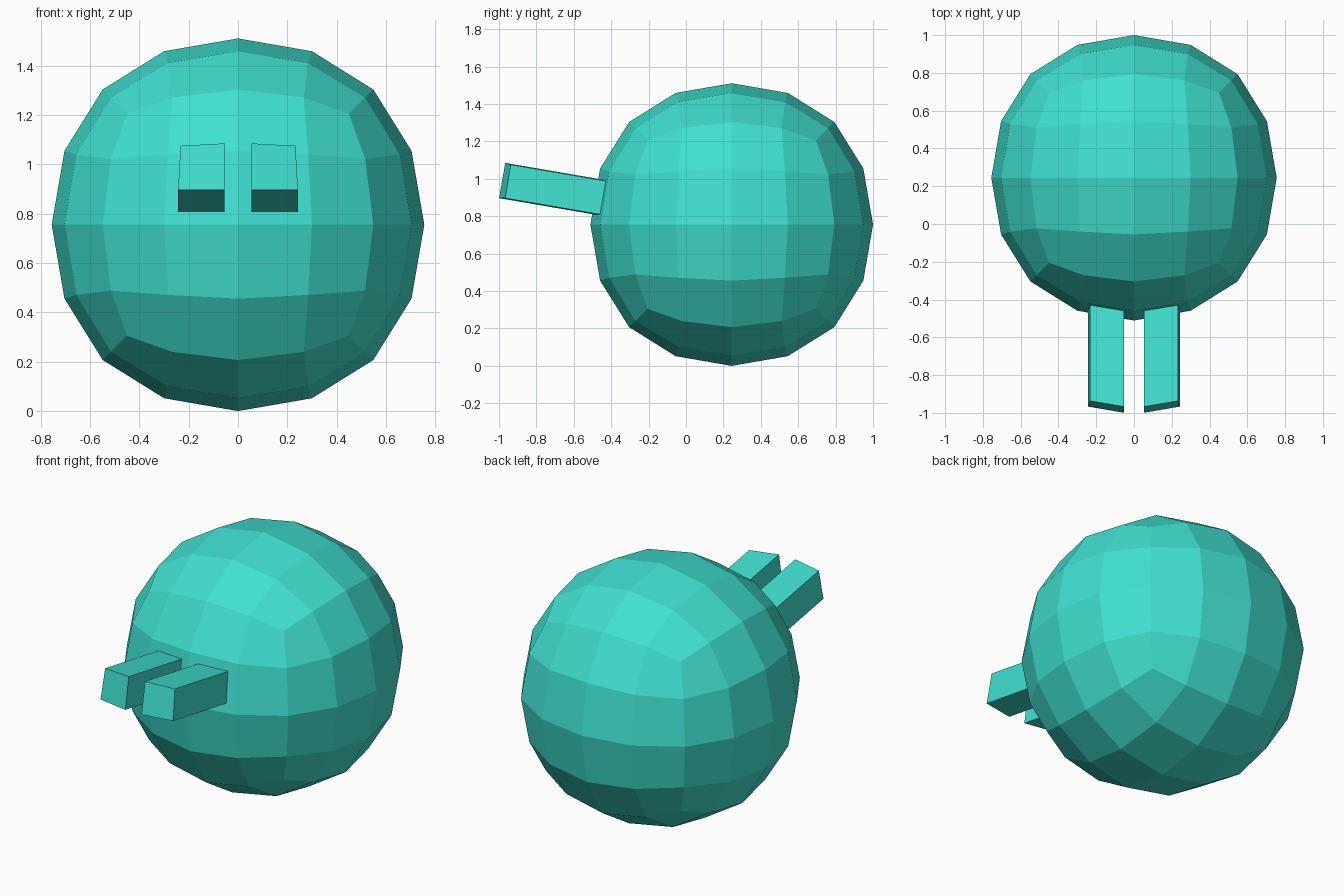
import bpy, bmesh
from mathutils import Vector

if "Cube" in bpy.data.objects:
    bpy.data.objects.remove(bpy.data.objects["Cube"])

CENTRE = Vector((0, 0.2445, 0.7555))

# Round body: a cube subdivided twice into a faceted ball
bpy.ops.mesh.primitive_cube_add(size=1.8)
body = bpy.context.object
body.name = "round_body"
sub = body.modifiers.new("rounding", 'SUBSURF')
sub.levels = sub.render_levels = 2
bpy.ops.object.modifier_apply(modifier=sub.name)

bm = bmesh.new()
bm.from_mesh(body.data)
bmesh.ops.translate(bm, verts=bm.verts, vec=CENTRE)

# Two front prongs: inset the faces just above the middle and pull them forward
fronts = []
for f in bm.faces:
    c = f.calc_center_median() - CENTRE
    if c.y < -0.6 and abs(c.x) < 0.25 and 0 < c.z < 0.25:
        fronts.append(f)
bmesh.ops.inset_individual(bm, faces=fronts, thickness=0.055, use_even_offset=True)
tips = bmesh.ops.extrude_discrete_faces(bm, faces=fronts)["faces"]
tip_verts = list({v for f in tips for v in f.verts})
bmesh.ops.translate(bm, verts=tip_verts, vec=(0, -0.507, 0.087))

bmesh.ops.recalc_face_normals(bm, faces=bm.faces)
for f in bm.faces:
    f.smooth = False
bm.to_mesh(body.data)
bm.free()

# Turquoise colour
mat = bpy.data.materials.new("turquoise")
mat.diffuse_color = (0.05, 0.75, 0.63, 1)
mat.use_nodes = True
mat.node_tree.nodes["Principled BSDF"].inputs["Base Color"].default_value = mat.diffuse_color
body.data.materials.clear()
body.data.materials.append(mat)
